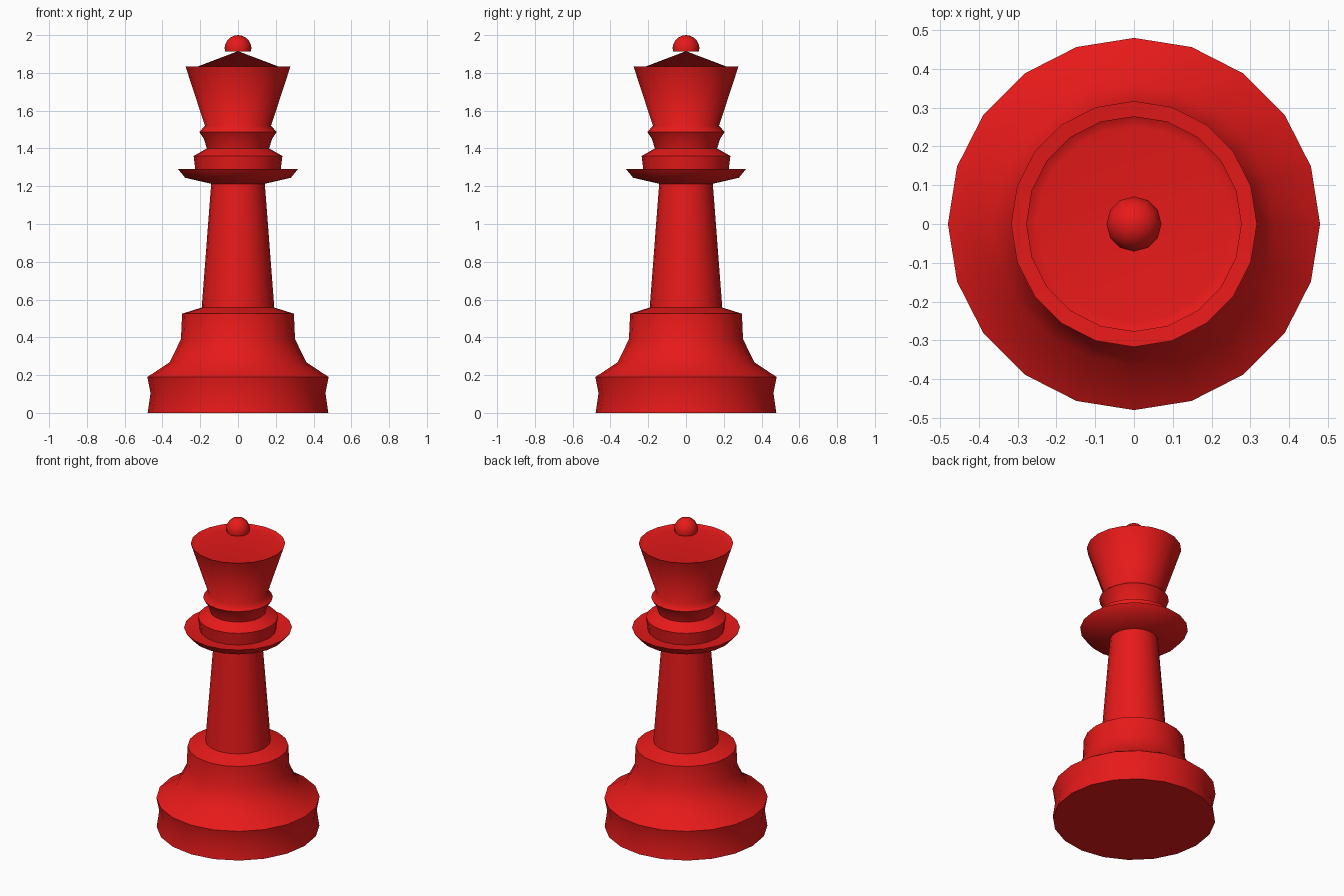
import bpy, bmesh, math

if "Cube" in bpy.data.objects:
    bpy.data.objects.remove(bpy.data.objects["Cube"])

red = bpy.data.materials.new("red")
red.diffuse_color = (0.8, 0.01, 0.01, 1)
red.use_nodes = True
red.node_tree.nodes["Principled BSDF"].inputs["Base Color"].default_value = red.diffuse_color


def lathe(name, profile, sides, angle):
    """Revolve (radius, z) points around z; radius 0 closes to a pole."""
    bm = bmesh.new()
    rings = []
    for r, z in profile:
        n = sides if r > 0 else 1
        rings.append([bm.verts.new((r * math.cos(2 * math.pi * i / sides),
                                    r * math.sin(2 * math.pi * i / sides), z))
                      for i in range(n)])
    for a, b in zip(rings, rings[1:]):
        for i in range(sides):
            j = (i + 1) % sides
            corners = [a[i % len(a)], a[j % len(a)], b[j % len(b)], b[i % len(b)]]
            bm.faces.new(list(dict.fromkeys(corners)))
    bmesh.ops.recalc_face_normals(bm, faces=bm.faces)
    mesh = bpy.data.meshes.new(name)
    bm.to_mesh(mesh)
    bm.free()
    obj = bpy.data.objects.new(name, mesh)
    bpy.context.collection.objects.link(obj)
    mesh.materials.append(red)
    bpy.ops.object.select_all(action='DESELECT')
    obj.select_set(True)
    bpy.context.view_layer.objects.active = obj
    bpy.ops.object.shade_smooth_by_angle(angle=math.radians(angle))
    return obj


# Turned body: base, column, collar, neck and flared crown
lathe("body", [
    (0, 0), (0.478, 0), (0.463, 0.105), (0.48, 0.19), (0.362, 0.268),   # foot
    (0.302, 0.39), (0.296, 0.525), (0.192, 0.558),                      # plinth
    (0.142, 1.213), (0.28, 1.245), (0.317, 1.29), (0.225, 1.28),        # column, collar
    (0.235, 1.36), (0.165, 1.40), (0.18, 1.45), (0.205, 1.487),         # neck
    (0.175, 1.52), (0.278, 1.835), (0.25, 1.82), (0, 1.915),            # crown
], 20, 65)

# Ball finial, cut flat underneath
R, C, FLAT = 0.071, 1.929, 1.912
low = math.asin((FLAT - C) / R)
arc = [low + (math.pi / 2 - low) * i / 6 for i in range(6)]
lathe("finial", [(0, FLAT)] + [(R * math.cos(t), C + R * math.sin(t)) for t in arc]
      + [(0, 2.0)], 12, 50)
